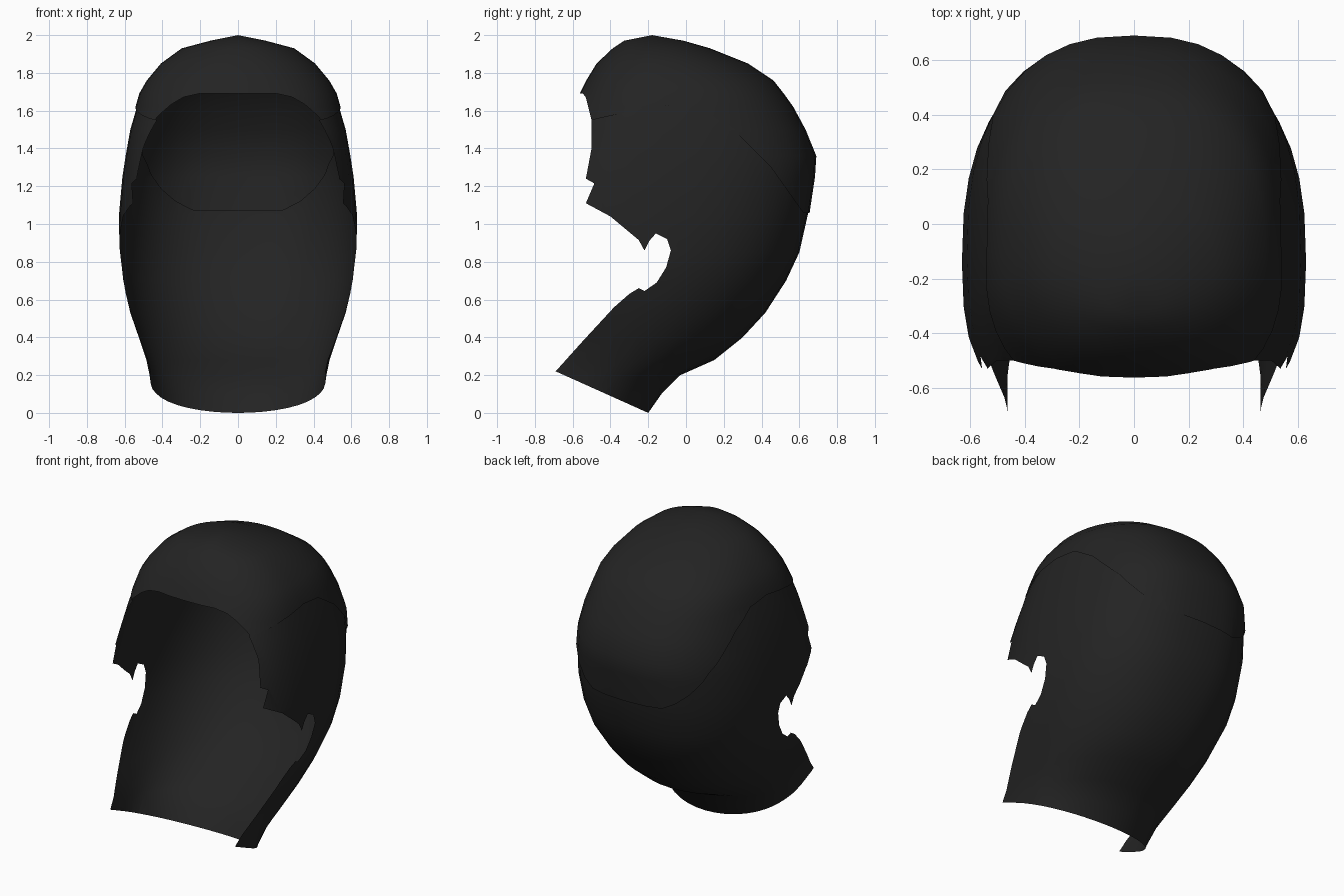
import bpy, bmesh, math

if "Cube" in bpy.data.objects:
    bpy.data.objects.remove(bpy.data.objects["Cube"])

# z, half width, back y, centre y, front y, squareness of each head section
LEVELS = [
    (-0.10, 0.43, -0.26, -0.60, -1.30, 2.0),
    (0.00, 0.445, -0.20, -0.60, -1.30, 2.0),
    (0.10, 0.455, -0.13, -0.58, -1.30, 2.1),
    (0.20, 0.468, -0.03, -0.53, -1.25, 2.2),
    (0.28, 0.485, 0.15, -0.46, -1.20, 2.2),
    (0.40, 0.525, 0.30, -0.38, -1.15, 2.3),
    (0.53, 0.57, 0.42, -0.30, -1.05, 2.3),
    (0.70, 0.61, 0.53, -0.22, -0.95, 2.4),
    (0.85, 0.628, 0.60, -0.17, -0.88, 2.4),
    (1.05, 0.63, 0.645, -0.14, -0.84, 2.5),
    (1.25, 0.612, 0.675, -0.12, -0.80, 2.5),
    (1.36, 0.595, 0.682, -0.12, -0.74, 2.5),
    (1.50, 0.57, 0.625, -0.12, -0.66, 2.5),
    (1.62, 0.535, 0.56, -0.12, -0.595, 2.5),
    (1.69, 0.515, 0.51, -0.12, -0.555, 2.5),
    (1.76, 0.475, 0.455, -0.12, -0.52, 2.4),
    (1.85, 0.40, 0.32, -0.13, -0.465, 2.2),
    (1.93, 0.29, 0.12, -0.15, -0.38, 2.1),
    (1.97, 0.14, -0.02, -0.17, -0.32, 2.0),
]
SEGS = 40

# Side outlines (y, z)
HAIRLINE = [(-0.69, 0.22), (-0.56, 0.365), (-0.38, 0.56), (-0.30, 0.63), (-0.25, 0.66),
            (-0.22, 0.645), (-0.155, 0.69), (-0.105, 0.77), (-0.08, 0.86), (-0.10, 0.92),
            (-0.16, 0.95), (-0.195, 0.91), (-0.22, 0.86), (-0.25, 0.915), (-0.40, 1.04),
            (-0.53, 1.11), (-0.485, 1.215), (-0.53, 1.24), (-0.50, 1.40), (-0.50, 1.55)]
SEAM = [(-0.28, 1.60), (-0.08, 1.63), (0.08, 1.61), (0.25, 1.50),
        (0.45, 1.30), (0.62, 1.06), (0.90, 1.04)]

hair = bpy.data.materials.new("black hair")
hair.diffuse_color = (0.017, 0.017, 0.017, 1)
hair.use_nodes = True
hair.node_tree.nodes["Principled BSDF"].inputs["Base Color"].default_value = hair.diffuse_color


def spow(v, p):
    return math.copysign(abs(v) ** p, v) if abs(v) > 1e-9 else 0.0


def new_object(name, bm):
    bmesh.ops.recalc_face_normals(bm, faces=bm.faces)
    me = bpy.data.meshes.new(name)
    bm.to_mesh(me)
    bm.free()
    ob = bpy.data.objects.new(name, me)
    bpy.context.collection.objects.link(ob)
    return ob


def head_solid(name, grow):
    """Closed head form lofted through the levels."""
    bm = bmesh.new()
    rings = []
    for z, w, back, c, front, n in LEVELS:
        ring = []
        for i in range(SEGS):
            a = 2 * math.pi * i / SEGS
            s, k = spow(math.sin(a), 2 / n), spow(math.cos(a), 2 / n)
            d = (back - c if k > 0 else c - front) + grow
            ring.append(bm.verts.new(((w + grow) * s, c + d * k, z)))
        rings.append(ring)
    top = bm.verts.new((0, -0.18, 2.0 - 0.008 + grow))
    for i in range(SEGS):
        j = (i + 1) % SEGS
        for a, b in zip(rings, rings[1:]):
            bm.faces.new((a[i], a[j], b[j], b[i]))
        bm.faces.new((rings[-1][i], rings[-1][j], top))
    bm.faces.new(rings[0])
    return new_object(name, bm)


def side_prism(outline):
    """Side outline extruded right across the head."""
    bm = bmesh.new()
    left = [bm.verts.new((-2, y, z)) for y, z in outline]
    right = [bm.verts.new((2, y, z)) for y, z in outline]
    bm.faces.new(left)
    bm.faces.new(right)
    for i in range(len(outline)):
        j = (i + 1) % len(outline)
        bm.faces.new((left[i], left[j], right[j], right[i]))
    ob = new_object("cutter", bm)
    ob.hide_render = True
    return ob


def shell(name, outline, grow):
    """Keep only the head skin that lies inside the side outline."""
    ob = head_solid(name, grow)
    cutter = side_prism(outline)
    mod = ob.modifiers.new("trim", 'BOOLEAN')
    mod.operation = 'INTERSECT'
    mod.solver = 'EXACT'
    mod.object = cutter
    bpy.context.view_layer.objects.active = ob
    bpy.ops.object.modifier_apply(modifier=mod.name)
    bpy.data.objects.remove(cutter)
    # cut walls have no sideways slope: remove them to leave an open shell
    bm = bmesh.new()
    bm.from_mesh(ob.data)
    bm.normal_update()
    walls = [f for f in bm.faces if abs(f.normal.x) < 1e-3]
    bmesh.ops.delete(bm, geom=walls, context='FACES')
    bm.to_mesh(ob.data)
    bm.free()
    ob.data.materials.clear()
    ob.data.materials.append(hair)
    ob.data.shade_smooth()
    return ob


# Sides, nape and ear cut-outs
tucked = [(y, z + 0.015) for y, z in SEAM]
shell("side_and_nape_hair", HAIRLINE + tucked + [(0.90, -0.02), (-0.20, 0.0)], 0.0)

# Crown cap, lying just over the sides
shell("crown_hair", [(-0.50, 1.55), (-0.53, 1.67), (-0.545, 1.69), (-0.70, 1.70),
                     (-0.70, 2.2), (0.90, 2.2)] + SEAM[::-1], 0.008)
